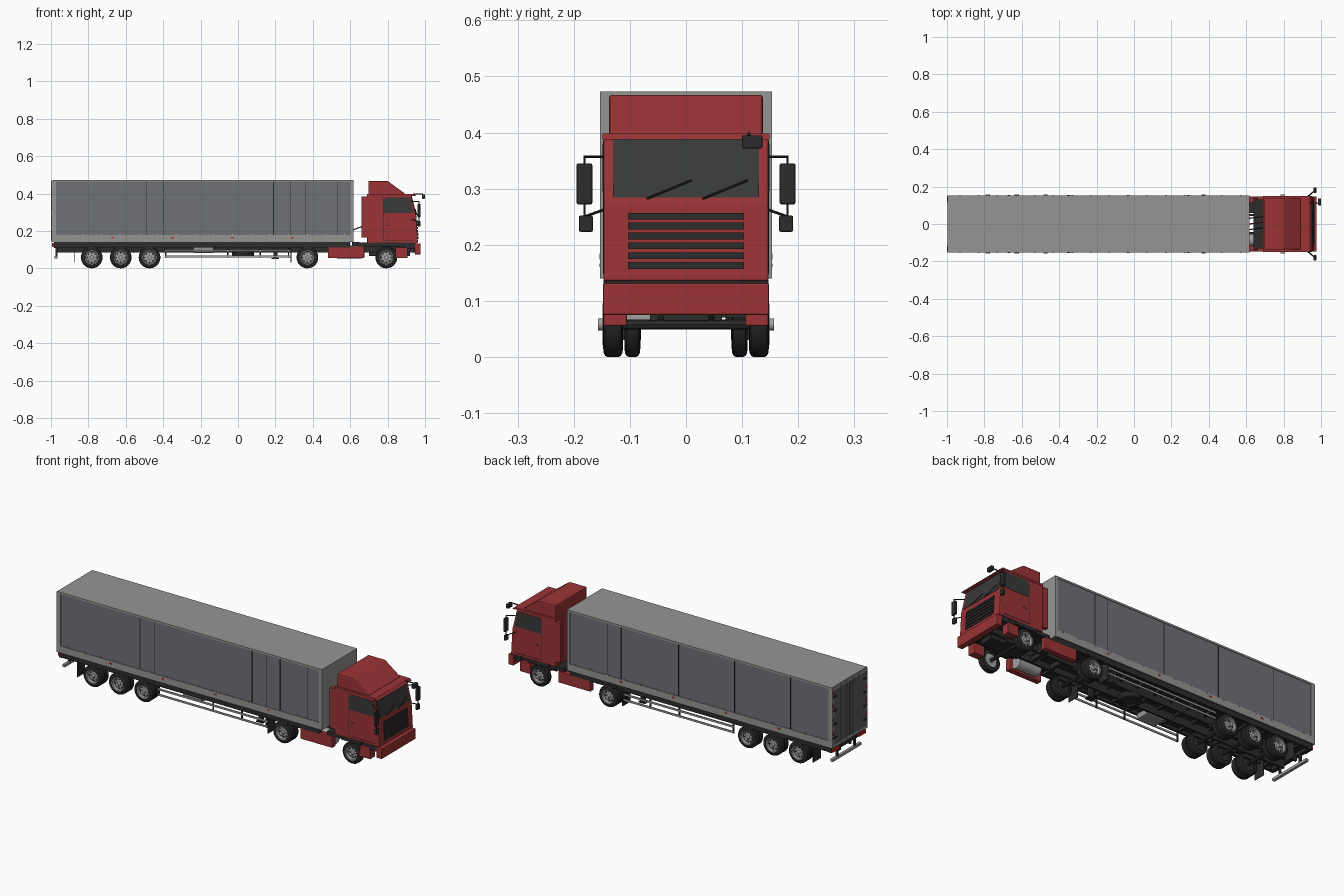
import bpy, bmesh, math
from mathutils import Vector

if bpy.data.objects.get("Cube"):
    bpy.data.objects.remove(bpy.data.objects["Cube"])


def material(name, r, g, b):
    m = bpy.data.materials.new(name)
    m.use_nodes = True
    m.diffuse_color = (r, g, b, 1)
    m.node_tree.nodes["Principled BSDF"].inputs["Base Color"].default_value = (r, g, b, 1)
    return m


RED = material("cab red", .33, .034, .037)
PALE = material("pale grey", .30, .30, .29)
CURTAIN = material("curtain grey", .16, .165, .18)
DOOR = material("door grey", .11, .11, .11)
DARK = material("chassis black", .025, .025, .025)
GLASS = material("dark glass", .04, .041, .041)
TYRE = material("tyre black", .018, .018, .018)
STEEL = material("steel", .36, .36, .35)
LAMP = material("lamp red", .6, .02, .02)
SIDES = (("front", -1), ("back", 1))


def finish(name, bm, mat, bevel=0, smooth=False):
    bmesh.ops.recalc_face_normals(bm, faces=bm.faces)
    if bevel:
        bmesh.ops.bevel(bm, geom=list(bm.edges), offset=bevel, segments=2, affect='EDGES', profile=.5)
    me = bpy.data.meshes.new(name)
    bm.to_mesh(me)
    bm.free()
    me.materials.append(mat)
    ob = bpy.data.objects.new(name, me)
    bpy.context.collection.objects.link(ob)
    if smooth:
        bpy.ops.object.select_all(action='DESELECT')
        ob.select_set(True)
        bpy.context.view_layer.objects.active = ob
        bpy.ops.object.shade_smooth_by_angle(angle=math.radians(35))
    return ob


def box(name, x, y, z, mat, bevel=0):
    bm = bmesh.new()
    bmesh.ops.create_cube(bm, size=1)
    for v in bm.verts:
        v.co = [a[0] + (c + .5) * (a[1] - a[0]) for a, c in zip((x, y, z), v.co)]
    return finish(name, bm, mat, bevel)


def pair(name, x, y, z, mat, bevel=0):
    for label, s in SIDES:
        box(f"{name}_{label}", x, sorted((s * y[0], s * y[1])), z, mat, bevel)


def prism(name, profile, y, mat, bevel=0):
    """Extrude an x-z outline across y."""
    bm = bmesh.new()
    face = bm.faces.new([bm.verts.new((px, y[0], pz)) for px, pz in profile])
    out = bmesh.ops.extrude_face_region(bm, geom=[face])
    for v in out["geom"]:
        if isinstance(v, bmesh.types.BMVert):
            v.co.y = y[1]
    return finish(name, bm, mat, bevel)


def rod(name, a, b, r, mat, sides=8):
    a, b = Vector(a), Vector(b)
    bm = bmesh.new()
    bmesh.ops.create_cone(bm, cap_ends=True, segments=sides, radius1=r, radius2=r, depth=(b - a).length)
    bm.transform(Vector((0, 0, 1)).rotation_difference(b - a).to_matrix().to_4x4())
    bmesh.ops.translate(bm, verts=bm.verts, vec=(a + b) / 2)
    return finish(name, bm, mat, smooth=True)


def lathe(name, profile, centre, side, mat, upright=False):
    """Spin a (radius, depth) profile about the axle; upright spins about z."""
    bm = bmesh.new()
    rows = [bm.verts.new((r, d * side, 0)) for r, d in profile]
    edges = [bm.edges.new(p) for p in zip(rows, rows[1:])]
    bmesh.ops.spin(bm, geom=rows + edges, cent=(0, 0, 0), axis=(0, 1, 0),
                   angle=math.tau, steps=32, use_duplicate=False)
    bmesh.ops.remove_doubles(bm, verts=bm.verts, dist=.0001)
    if upright:
        for v in bm.verts:
            v.co.y, v.co.z = -v.co.z, v.co.y
    bmesh.ops.translate(bm, verts=bm.verts, vec=centre)
    return finish(name, bm, mat, smooth=True)


R = .058


def tyre_profile(w):
    return [(.036, 0), (.050, .001), (.056, .004), (R, .008), (R, w - .008),
            (.056, w - .004), (.050, w - .001), (.036, w), (.036, 0)]


def wheel(name, x, side, inner, width):
    """Tyre, dished rim with dark holes and a hub cap."""
    y = side * inner
    lathe(name + "_tyre", tyre_profile(width), (x, y, R), side, TYRE)
    face = width - .010
    lathe(name + "_rim", [(0, face), (.018, face), (.030, face - .003), (.033, width),
                          (.037, width + .001), (.037, .004), (0, .004)], (x, y, R), side, STEEL)
    for i in range(8):
        a = math.tau * i / 8
        px, pz = x + .024 * math.cos(a), R + .024 * math.sin(a)
        rod(f"{name}_hole_{i}", (px, y + side * (face - .004), pz),
            (px, y + side * (face + .001), pz), .0042, DARK)
    rod(name + "_hub", (x, y, R), (x, side * .157, R), .011, STEEL, 16)


# Wheels and axles
AXLES = {"rear": -.782, "middle": -.627, "forward": -.473, "drive": .371, "steer": .793}
for axle, x in AXLES.items():
    rod(axle + "_axle", (x, -.13, R), (x, .13, R), .009, DARK)
    for label, s in SIDES:
        wheel(f"{axle}_wheel_{label}", x, s, .112, .036)
        if axle != "steer":
            lathe(f"{axle}_inner_tyre_{label}", tyre_profile(.029), (x, s * .081, R), s, TYRE)
            lathe(f"{axle}_inner_rim_{label}", [(0, .005), (.037, .005)], (x, s * .081, R), s, DARK)
    pair(axle + "_spring", (x - .05, x + .05), (.05, .064), (.065, .085), DARK)

# Trailer body with pale frame around curtain sides
X0, X1 = -.992, .617
box("trailer_core", (X0, X1 - .003), (-.150, .150), (.14, .47), CURTAIN)
box("trailer_roof", (X0, X1), (-.153, .153), (.463, .473), PALE)
box("trailer_front_wall", (X1 - .004, X1), (-.153, .153), (.14, .47), PALE)
pair("trailer_sill", (X0, X1), (.14, .153), (.14, .178), PALE)
pair("trailer_front_post", (X1 - .016, X1), (.14, .153), (.14, .47), PALE)
pair("trailer_rear_post", (-.997, -.972), (.138, .153), (.14, .47), PALE)

# Curtain seams, buckles and side markers
for (label, s), seams in zip(SIDES, ((-.49, -.40, .19, .28, .36, .53), (.37, .29, -.06, -.40, -.74))):
    for i, x in enumerate(seams):
        box(f"curtain_seam_{label}_{i}", (x - .002, x + .002),
            sorted((s * .149, s * .1515)), (.178, .463), DARK)
for i in range(16):
    x = -.93 + i * .1
    pair(f"buckle_{i}", (x - .003, x + .003), (.15, .1545), (.174, .184), STEEL)
for i in range(4):
    x = -.67 + i * .32
    pair(f"side_marker_{i}", (x - .007, x + .007), (.15, .1545), (.160, .167), LAMP)

# Rear doors, locking rods, hinges and lamps
box("rear_header", (-.997, -.98), (-.14, .14), (.455, .47), PALE)
box("rear_threshold", (-.997, -.98), (-.14, .14), (.14, .158), PALE)
pair("rear_door", (-.995, -.985), (.002, .137), (.159, .454), DOOR)
for y in (.03, .075):
    for label, s in SIDES:
        rod(f"locking_rod_{y}_{label}", (-.998, s * y, .15), (-.998, s * y, .463), .0025, STEEL)
for i in range(4):
    z = .19 + i * .075
    pair(f"door_hinge_{i}", (-1, -.994), (.118, .146), (z, z + .007), DARK)
    pair(f"rear_marker_{i}", (-1, -.996), (.142, .149), (z + .02, z + .04), LAMP)
pair("tail_lamp", (-.995, -.985), (.085, .14), (.115, .135), LAMP)
box("tail_beam", (-.985, -.965), (-.145, .145), (.110, .14), DARK)

# Trailer chassis
box("trailer_floor", (-.985, .6), (-.145, .145), (.128, .14), DARK)
pair("trailer_beam", (-.97, .33), (.04, .052), (.085, .13), DARK)
pair("trailer_side_rail", (-.97, .6), (.132, .146), (.112, .14), DARK)
for i in range(15):
    x = -.92 + i * .105
    box(f"cross_member_{i}", (x - .006, x + .006), (-.14, .14), (.114, .13), DARK)

# Rear underrun bar and mud flaps
box("underrun_bar", (-.98, -.965), (-.125, .125), (.052, .066), STEEL)
pair("underrun_arm", (-.977, -.965), (.07, .08), (.06, .12), DARK)
for i, x in enumerate((-.875, .283)):
    pair(f"mud_flap_{i}", (x - .002, x + .002), (.08, .147), (.03, .125), DARK)

# Side guards
for z in (.064, .094):
    pair(f"guard_rail_{z}", (-.39, .28), (.139, .144), (z - .005, z + .005), STEEL)
for i, x in enumerate((-.385, -.055, .12, .27)):
    pair(f"guard_post_{i}", (x - .004, x + .004), (.134, .139), (.055, .125), DARK)

# Equipment under the trailer
box("pallet_locker", (-.24, -.13), (-.135, -.06), (.083, .115), PALE, .003)
lathe("spare_wheel", tyre_profile(.038), (.027, 0, .058), 1, TYRE, True)
lathe("spare_rim", [(0, .01), (.037, .01)], (.027, 0, .058), 1, DARK, True)
pair("landing_leg", (.19, .21), (.075, .095), (.055, .125), DARK)
pair("landing_foot", (.18, .22), (.07, .1), (.05, .056), DARK)

# Tractor chassis
pair("tractor_rail", (.29, .94), (.042, .054), (.085, .118), DARK)
box("coupling_plate", (.31, .45), (-.06, .06), (.117, .13), DARK, .003)
for i, x in enumerate((.3, .48, .6, .7, .92)):
    box(f"tractor_cross_{i}", (x - .008, x + .008), (-.05, .05), (.088, .114), DARK)
box("engine", (.7, .92), (-.04, .04), (.065, .138), DARK)
pair("tank_skirt", (.48, .675), (.115, .146), (.055, .117), RED, .003)
rod("air_tank", (.53, -.087, .087), (.66, -.087, .087), .034, STEEL, 24)
box("battery_box", (.61, .65), (.06, .115), (.07, .14), DARK)
pair("drive_mudguard", (.315, .43), (.08, .147), (.119, .125), DARK)

# Cab shell, roof lip and fairings
cab = [(.69, .135), (.69, .392), (.925, .392), (.954, .275), (.962, .135)]
prism("cab", cab, (-.147, .147), RED, .004)
prism("roof_lip", [(.69, .388), (.69, .398), (.94, .398), (.952, .388)], (-.149, .149), RED)
prism("roof_fairing", [(.697, .39), (.697, .467), (.80, .467), (.892, .40), (.892, .39)],
      (-.137, .137), RED, .005)
pair("side_fairing", (.66, .692), (.128, .148), (.165, .385), RED)
box("cab_underside", (.64, .94), (-.14, .14), (.118, .138), DARK)
pair("wheel_arch", (.73, .855), (.1, .147), (.118, .137), DARK)
pair("corner_filler", (.9, .95), (.1, .145), (.107, .135), DARK)
pair("cab_step", (.842, .907), (.105, .147), (.055, .112), RED, .003)
box("bumper", (.945, .977), (-.148, .148), (.075, .132), RED, .003)
pair("bumper_bracket", (.9, .95), (.045, .06), (.085, .12), DARK)

# Windscreen, side windows, door outline and grille
prism("windscreen", [(.922, .388), (.9285, .388), (.9545, .284), (.948, .284)], (-.13, .13), GLASS)
window = [(.777, .295), (.777, .362), (.79, .38), (.918, .38), (.938, .295)]
door = ((.775, .777, .15, .385), (.775, .935, .149, .151), (.79, .812, .225, .23))
for label, s in SIDES:
    prism(f"side_window_{label}", window, sorted((s * .144, s * .1485)), GLASS)
for i, (a, b, c, d) in enumerate(door):
    pair(f"door_line_{i}", (a, b), (.145, .1482), (c, d), DARK)
for i in range(6):
    z = .157 + i * .0176
    x = .962 - (z - .135) * .057
    box(f"grille_slat_{i}", (x - .004, x + .004), (-.103, .103), (z, z + .012), DARK)
for i, y in enumerate((-.07, .03)):
    rod(f"wiper_{i}", (.958, y, .282), (.948, y + .08, .315), .002, DARK)

# Mirrors on arms
for label, s in SIDES:
    rod(f"upper_arm_{label}", (.925, s * .145, .357), (.968, s * .181, .357), .0025, DARK)
    rod(f"lower_arm_{label}", (.93, s * .145, .263), (.968, s * .181, .25), .0025, DARK)
    rod(f"mirror_stem_{label}", (.968, s * .181, .23), (.968, s * .181, .358), .002, DARK)
pair("main_mirror", (.961, .975), (.167, .195), (.272, .345), DARK, .003)
pair("wide_mirror", (.961, .975), (.166, .191), (.223, .252), DARK, .003)
rod("kerb_mirror_arm", (.935, .112, .396), (.99, .112, .398), .003, DARK)
box("kerb_mirror", (.984, 1), (.1, .136), (.372, .395), DARK, .002)

# Air lines from cab to trailer
for i, y in enumerate((-.03, 0, .03)):
    rod(f"air_line_{i}", (.615, y, .205), (.692, y + .01, .235), .003, LAMP if i == 1 else DARK)
